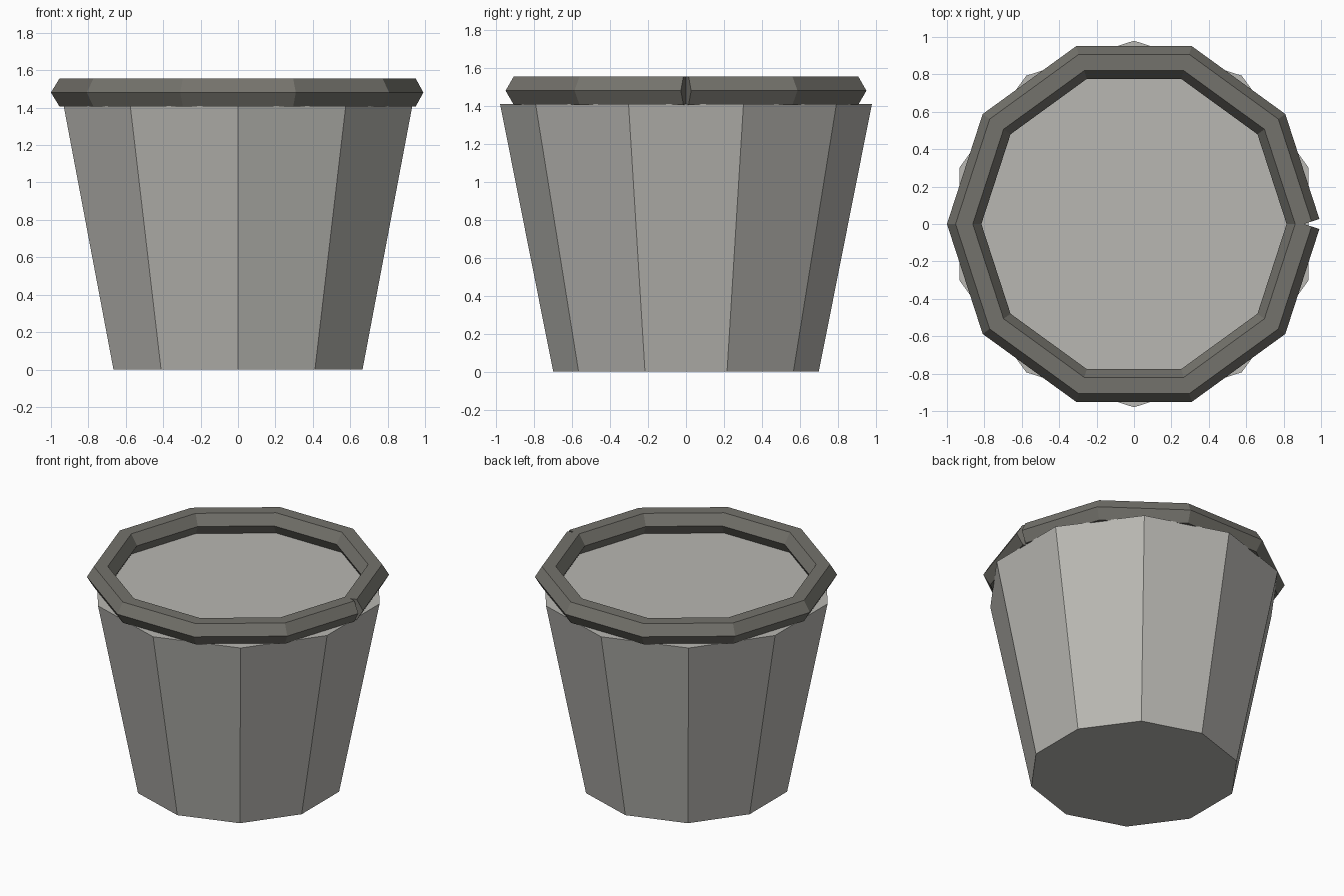
import bpy, bmesh
from math import cos, sin, pi, radians
from mathutils import Vector

cube = bpy.data.objects.get("Cube")
if cube:
    bpy.data.objects.remove(cube, do_unlink=True)

SIDES = 10


def material(name, rgb):
    mat = bpy.data.materials.new(name)
    mat.use_nodes = True
    mat.diffuse_color = (*rgb, 1)
    mat.node_tree.nodes["Principled BSDF"].inputs["Base Color"].default_value = (*rgb, 1)
    return mat


def add_object(name, bm, mat):
    bmesh.ops.recalc_face_normals(bm, faces=bm.faces)
    mesh = bpy.data.meshes.new(name)
    bm.to_mesh(mesh)
    bm.free()
    mesh.materials.append(mat)
    obj = bpy.data.objects.new(name, mesh)
    bpy.context.collection.objects.link(obj)
    return obj


def loft(bm, rings):
    """Skin a row of equal closed rings and cap both ends."""
    rows = [[bm.verts.new(p) for p in ring] for ring in rings]
    for a, b in zip(rows, rows[1:]):
        for i in range(len(a)):
            j = (i + 1) % len(a)
            bm.faces.new((a[i], a[j], b[j], b[i]))
    bm.faces.new(rows[0])
    bm.faces.new(rows[-1])


def circle(radius, z):
    angles = [pi / 2 + 2 * pi * i / SIDES for i in range(SIDES)]
    return [(radius * cos(a), radius * sin(a), z) for a in angles]


light_grey = material("light grey", (0.48, 0.475, 0.445))
dark_grey = material("dark grey", (0.175, 0.17, 0.15))

# Tapered tub, filled to the top
bm = bmesh.new()
loft(bm, [circle(0.70, 0), circle(0.98, 1.41)])
add_object("tub", bm, light_grey)

# Rim: hexagonal tube bent into a ring, with a small open joint at +x
PATH_RADIUS, TUBE_RADIUS, RIM_HEIGHT = 0.908, 0.0875, 1.481
half_step = pi / SIDES
sections = []
for i in range(SIDES + 1):
    angle = 2 * pi * i / SIDES
    centre = Vector((PATH_RADIUS * cos(angle), PATH_RADIUS * sin(angle), RIM_HEIGHT))
    # Ends are cut square to the tube; the corners between are mitred
    turn = half_step if i == 0 else -half_step if i == SIDES else 0
    stretch = 1 if turn else 1 / cos(half_step)
    outward = Vector((cos(angle + turn), sin(angle + turn), 0)) * stretch
    sections.append([centre + TUBE_RADIUS * (outward * cos(radians(60 * k))
                     + Vector((0, 0, sin(radians(60 * k))))) for k in range(6)])
bm = bmesh.new()
loft(bm, sections)
add_object("rim", bm, dark_grey)
